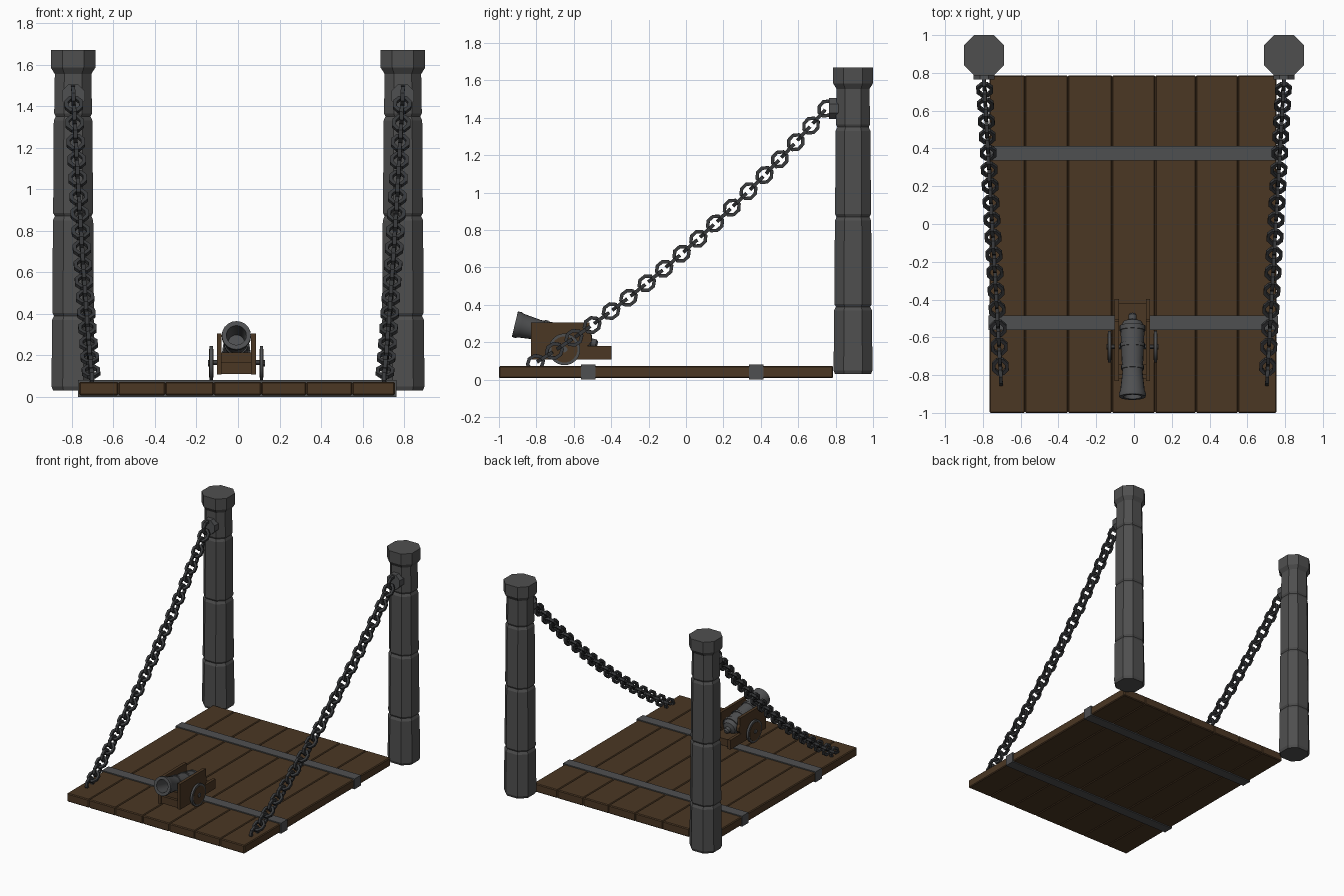
import bpy, bmesh, math
from mathutils import Vector, Matrix

if "Cube" in bpy.data.objects:
    bpy.data.objects.remove(bpy.data.objects["Cube"])

def mat(name, r, g, b):
    m = bpy.data.materials.new(name)
    m.diffuse_color = (r, g, b, 1)
    m.use_nodes = True
    m.node_tree.nodes["Principled BSDF"].inputs["Base Color"].default_value = m.diffuse_color
    return m

WOOD = mat("dark_wood", 0.070, 0.038, 0.017)
STONE = mat("grey_stone", 0.078, 0.078, 0.078)
IRON = mat("strap_iron", 0.078, 0.080, 0.083)
CHAIN = mat("dark_chain_iron", 0.040, 0.042, 0.045)

def finish(name, bm, m, bevel=0, smooth=False):
    bmesh.ops.recalc_face_normals(bm, faces=bm.faces)
    me = bpy.data.meshes.new(name)
    bm.to_mesh(me)
    bm.free()
    ob = bpy.data.objects.new(name, me)
    bpy.context.collection.objects.link(ob)
    me.materials.append(m)
    if bevel:
        b = ob.modifiers.new("bevel", 'BEVEL')
        b.width, b.segments = bevel, 1
    if smooth:
        bpy.ops.object.select_all(action='DESELECT')
        ob.select_set(True)
        bpy.context.view_layer.objects.active = ob
        bpy.ops.object.shade_smooth_by_angle(angle=math.radians(35))
    return ob

def box(name, lo, hi, m, bevel=0):
    lo, hi = Vector(lo), Vector(hi)
    bm = bmesh.new()
    bmesh.ops.create_cube(bm, size=1, matrix=Matrix.Translation((lo + hi) / 2)
                          @ Matrix.Diagonal((*(hi - lo), 1)))
    return finish(name, bm, m, bevel)

def loft(bm, rings, closed=False):
    """Skin a list of point rings; cap the ends unless closed into a loop."""
    vs = [[bm.verts.new(p) for p in r] for r in rings]
    n = len(vs[0])
    pairs = list(zip(vs, vs[1:])) + ([(vs[-1], vs[0])] if closed else [])
    for a, b in pairs:
        for i in range(n):
            j = (i + 1) % n
            bm.faces.new((a[i], a[j], b[j], b[i]))
    if not closed:
        bm.faces.new(vs[0])
        bm.faces.new(vs[-1])

def cylinder(name, c, r, depth, axis, sides, m, smooth=False):
    bm = bmesh.new()
    rot = Matrix.Rotation(math.pi / 2, 4, 'Y' if axis == 'X' else 'X')
    bmesh.ops.create_cone(bm, cap_ends=True, segments=sides, radius1=r, radius2=r, depth=depth,
                          matrix=Matrix.Translation(c) @ rot @ Matrix.Rotation(math.pi / sides, 4, 'Z'))
    return finish(name, bm, m, smooth=smooth)

# Deck of seven planks
edges = [-0.765, -0.577, -0.35, -0.116, 0.112, 0.328, 0.55, 0.755]
for i, (a, b) in enumerate(zip(edges, edges[1:])):
    box(f"deck_plank_{i}", (a, -1, 0.008), (b, 0.787, 0.073), WOOD, 0.006)

# Iron straps wrapping the deck
for i, y in enumerate((-0.523, 0.375)):
    box(f"deck_strap_{i}", (-0.77, y - 0.039, 0), (0.762, y + 0.039, 0.081), IRON)

# Stone pillars: chamfered square blocks with grooved joints and a cap
def pillar_ring(cx, cy, z, h):
    k = h * 0.48
    return [(cx + x, cy + y, z) for x, y in
            ((h, -k), (h, k), (k, h), (-k, h), (-h, k), (-h, -k), (-k, -h), (k, -h))]

profile = [(0.03, 0.096), (0.05, 0.104)]
for z, h0, h1 in ((0.39, 0.101, 0.100), (0.87, 0.097, 0.096), (1.35, 0.093, 0.091)):
    profile += [(z - 0.02, h0), (z, h0 - 0.009), (z + 0.015, h1)]
profile += [(1.555, 0.088), (1.585, 0.107), (1.67, 0.107)]

def chain_point(s, t):
    return Vector((s * (0.793 - 0.088 * t), 0.75 - 1.555 * t,
                   1.45 - 1.36 * t - 0.4 * t * (1 - t)))

def build_chain(name, s):
    """Interlocked octagonal links spaced evenly along a sagging path."""
    pts = [chain_point(s, i / 400) for i in range(401)]
    dist = [0]
    for a, b in zip(pts, pts[1:]):
        dist.append(dist[-1] + (b - a).length)
    bm = bmesh.new()
    count = 34
    for k in range(count + 1):
        i = min(range(401), key=lambda q: abs(dist[q] - dist[-1] * k / count))
        t = (pts[min(i + 1, 400)] - pts[max(i - 1, 0)]).normalized()
        side = (Vector((1, 0, 0)) - t * t.x).normalized()
        up = t.cross(side)
        w, n = (up, side) if k % 2 == 0 else (side, up)
        rings = []
        for q in range(8):
            a = math.pi / 8 + q * math.pi / 4
            out = t * math.cos(a) + w * math.sin(a)
            c = pts[i] + t * 0.044 * math.cos(a) + w * 0.038 * math.sin(a)
            rings.append([c + out * u * 0.0095 + n * v * 0.0095
                          for u, v in ((1, 1), (-1, 1), (-1, -1), (1, -1))])
        loft(bm, rings, closed=True)
    finish(name, bm, CHAIN)

for side, s in (("left", -1), ("right", 1)):
    bm = bmesh.new()
    loft(bm, [pillar_ring(s * 0.794, 0.893, z, h) for z, h in profile])
    finish(f"{side}_pillar", bm, STONE)
    cylinder(f"{side}_chain_mount", (s * 0.793, 0.79, 1.45), 0.06, 0.05, 'Y', 8, IRON)
    build_chain(f"{side}_chain", s)

# Cannon barrel: turned profile (distance from muzzle, radius), tilted upward
CX = -0.008
barrel = [(0.16, 0.04), (0.0, 0.048), (0.0, 0.070), (0.02, 0.071), (0.035, 0.065), (0.13, 0.054),
          (0.15, 0.054), (0.15, 0.060), (0.17, 0.060), (0.17, 0.056), (0.27, 0.060), (0.27, 0.066),
          (0.29, 0.066), (0.29, 0.061), (0.36, 0.063), (0.36, 0.069), (0.385, 0.069),
          (0.385, 0.062), (0.41, 0.048), (0.42, 0.022), (0.445, 0.022), (0.455, 0.012)]
tilt = math.radians(13.5)
axis = Vector((0, math.cos(tilt), -math.sin(tilt)))
up = Vector((0, math.sin(tilt), math.cos(tilt)))
muzzle = Vector((CX, -0.915, 0.297))
bm = bmesh.new()
loft(bm, [[muzzle + axis * d + r * (up * math.sin(a) + Vector((math.cos(a), 0, 0)))
           for a in (j * math.tau / 20 for j in range(20))] for d, r in barrel])
finish("cannon_barrel", bm, IRON, smooth=True)

# Carriage: cheeks with a rounded lower rear end, rails, floor and cross block
cheek = [(-0.83, 0.175), (-0.83, 0.305), (-0.515, 0.305), (-0.515, 0.25), (-0.505, 0.235),
         (-0.505, 0.205), (-0.52, 0.185), (-0.54, 0.175)]
for side, s in (("left", -1), ("right", 1)):
    x0, x1 = sorted((CX + s * 0.071, CX + s * 0.094))
    bm = bmesh.new()
    loft(bm, [[(x, y, z) for y, z in cheek] for x in (x0, x1)])
    finish(f"{side}_carriage_cheek", bm, WOOD)
    box(f"{side}_carriage_rail", (x0, -0.83, 0.107), (x1, -0.397, 0.18), WOOD)

    # Wheels: iron rim around a wooden disc
    wx = CX + s * 0.121
    cylinder(f"{side}_wheel_rim", (wx, -0.65, 0.162), 0.085, 0.016, 'X', 20, IRON, True)
    cylinder(f"{side}_wheel_disc", (wx, -0.65, 0.162), 0.07, 0.021, 'X', 20, WOOD, True)
    cylinder(f"{side}_wheel_hub", (wx + s * 0.004, -0.65, 0.162), 0.016, 0.024, 'X', 10, IRON)

box("carriage_floor", (CX - 0.072, -0.82, 0.11), (CX + 0.072, -0.42, 0.165), WOOD)
box("front_cross_block", (CX - 0.072, -0.80, 0.16), (CX + 0.072, -0.74, 0.215), WOOD)
cylinder("wheel_axle", (CX, -0.65, 0.165), 0.012, 0.24, 'X', 10, IRON)
